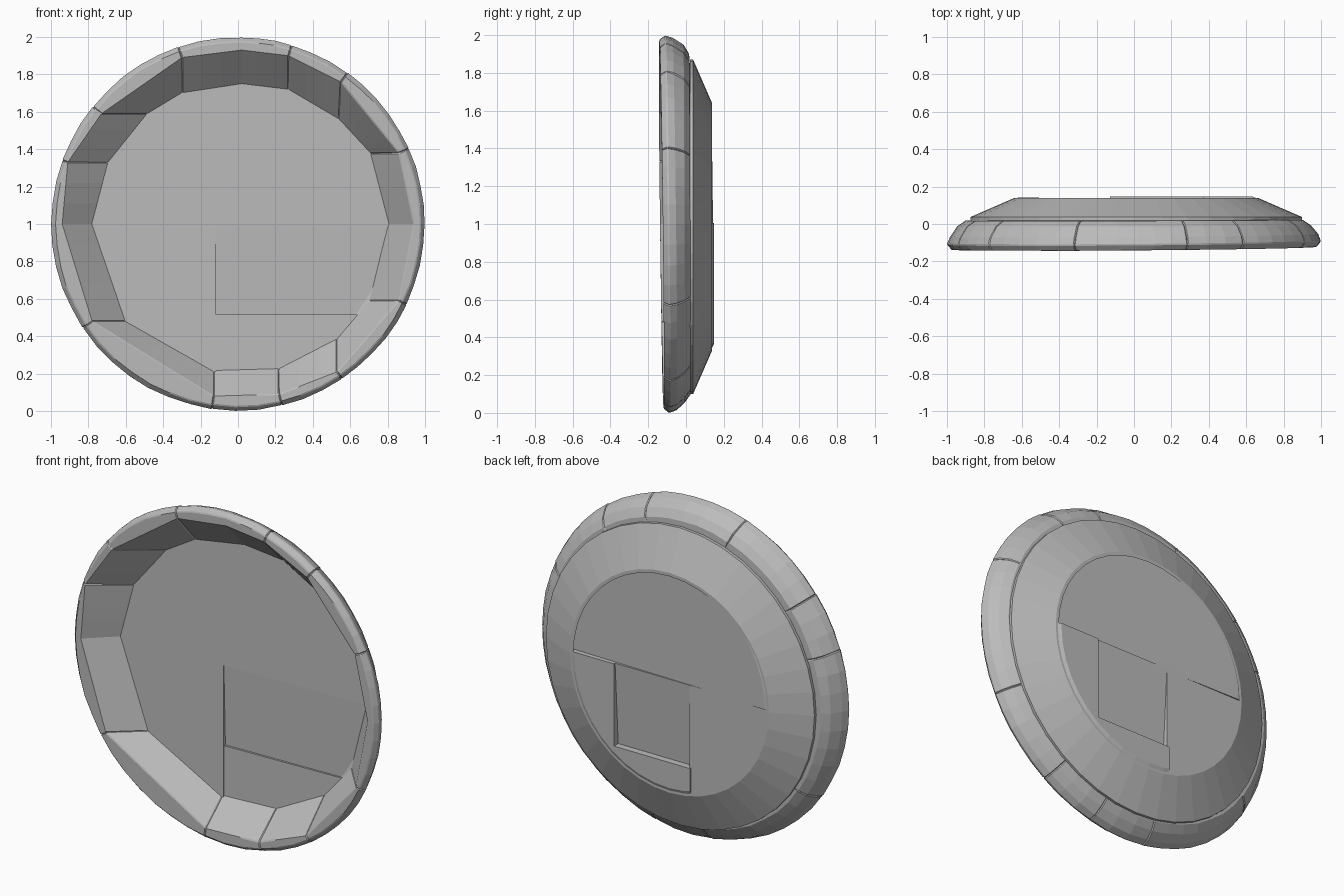
import bpy, bmesh, math, random
from mathutils import Vector

random.seed(4)
if "Cube" in bpy.data.objects:
    bpy.data.objects.remove(bpy.data.objects["Cube"])

stone = bpy.data.materials.new("grey stone")
stone.use_nodes = True
GREY = (0.5, 0.5, 0.5, 1)
stone.diffuse_color = GREY
stone.node_tree.nodes["Principled BSDF"].inputs["Base Color"].default_value = GREY


def finish(bm, name, centre, bevel=0):
    bmesh.ops.recalc_face_normals(bm, faces=bm.faces)
    mesh = bpy.data.meshes.new(name)
    bm.to_mesh(mesh)
    bm.free()
    mesh.materials.append(stone)
    obj = bpy.data.objects.new(name, mesh)
    obj.location = centre
    bpy.context.collection.objects.link(obj)
    if bevel:
        mod = obj.modifiers.new("worn edges", "BEVEL")
        mod.width, mod.segments = bevel, 1
        mod.limit_method, mod.angle_limit = "ANGLE", math.radians(50)


def loft(bm, rings, closed=False):
    """Join equal cross-sections; cap the ends unless the loft is closed."""
    rows = [[bm.verts.new(p) for p in ring] for ring in rings]
    n = len(rows[0])
    pairs = list(zip(rows, rows[1:])) + ([(rows[-1], rows[0])] if closed else [])
    for a, b in pairs:
        for i in range(n):
            j = (i + 1) % n
            bm.faces.new((a[i], a[j], b[j], b[i]))
    if not closed:
        bm.faces.new(rows[0])
        bm.faces.new(rows[-1])


def on_circle(angle, r, y):
    return Vector((r * math.cos(angle), y, r * math.sin(angle)))


RIM_CENTRE = (0, 0, 1)
FLOOR_CENTRE = (.012, 0, .985)
# Inner wall corners: front edge x, z then deep edge x, z, clockwise from left
WALL = [(-.94, 0, -.77, 0), (-.91, .33, -.68, .33), (-.73, .59, -.47, .59),
        (-.30, .89, -.30, .69), (.02, .93, .02, .74), (.27, .90, .27, .71),
        (.55, .76, .54, .55), (.86, .38, .70, .38), (.94, 0, .80, 0),
        (.86, -.41, .70, -.41), (.53, -.79, .53, -.61), (.22, -.91, .22, -.77),
        (-.13, -.92, -.13, -.78), (-.78, -.52, -.59, -.52)]
# Wall corners belonging to each rim stone
STONES = [(13, 0, 1), (1, 2), (2, 3), (3, 4, 5), (5, 6), (6, 7),
          (7, 8, 9), (9, 10), (10, 11), (11, 12), (12, 13)]
# Outer rim outline: radius, y
RIM = [(.978, -.13), (1.002, -.10), (.987, -.06), (.95, -.01), (.905, .02), (.86, .022)]


def floor_y(x):
    return .035 + .032 * x


def rim_section(corner, angle, worn):
    """Closed cross-section of the rim through one wall position."""
    fx, fz, bx, bz = corner
    front = -.012 * fz + .008 * fx
    pts = [Vector((bx, floor_y(bx) + .01, bz)), Vector((fx, -.13 + front, fz))]
    for r, y in RIM:
        r -= random.uniform(0, worn)
        pts.append(on_circle(angle, r, y + front * (1 if y < -.05 else .3)))
    return pts


for k, ids in enumerate(STONES):
    rings = []
    for a, b in zip(ids, ids[1:]):
        ca, cb = WALL[a], WALL[b]
        ang_a = math.atan2(ca[1], ca[0])
        ang_b = math.atan2(cb[1], cb[0])
        sweep = (ang_b - ang_a + math.pi) % math.tau - math.pi
        steps = max(2, math.ceil(abs(sweep) / .13))
        for i in range(0 if not rings else 1, steps + 1):
            t = i / steps
            corner = [p + (q - p) * t for p, q in zip(ca, cb)]
            rings.append(rim_section(corner, ang_a + sweep * t, .005))
    bm = bmesh.new()
    loft(bm, rings)
    finish(bm, f"rim_stone_{k + 1}", RIM_CENTRE, .005)

# Sloping collar around the back
bm = bmesh.new()
COLLAR = [(.855, .02), (.885, .02), (.885, .038), (.655, .138), (.635, .138), (.855, .036)]
SIDES = 40
loft(bm, [[on_circle(math.tau * i / SIDES, r, y) for r, y in COLLAR]
          for i in range(SIDES)], closed=True)
finish(bm, "back_collar", FLOOR_CENTRE)


def cut(bm, co, normal):
    """Remove everything on the normal's side and close the cut."""
    geom = bm.verts[:] + bm.edges[:] + bm.faces[:]
    res = bmesh.ops.bisect_plane(bm, geom=geom, dist=1e-5, plane_co=co,
                                 plane_no=normal, clear_outer=True)
    edges = [e for e in res["geom_cut"]
             if isinstance(e, bmesh.types.BMEdge) and e.is_boundary]
    if edges:
        bmesh.ops.edgeloop_fill(bm, edges=edges)


def slab(name, x0, x1, z0, z1, front, back):
    """Piece of the round floor; front and back are y, x slope, z slope."""
    bm = bmesh.new()
    loft(bm, [[on_circle(math.tau * i / SIDES, r, y) for i in range(SIDES)]
              for r, y in ((.87, -.06), (.87, .03), (.595, .16))])
    cut(bm, (x0, 0, 0), (-1, 0, 0))
    cut(bm, (x1, 0, 0), (1, 0, 0))
    cut(bm, (0, 0, z0), (0, 0, -1))
    cut(bm, (0, 0, z1), (0, 0, 1))
    y, sx, sz = front
    cut(bm, (0, y, 0), (sx, -1, sz))
    y, sx, sz = back
    cut(bm, (0, y, 0), (-sx, 1, -sz))
    finish(bm, name, FLOOR_CENTRE)


# Broken floor slabs, each set at its own depth and tilt
slab("floor_upper", -1, 1, .01, 1, (.035, .032, 0), (.13, -.02, -.005))
slab("floor_lower_left", -1, -.13, -1, .02, (.035, .032, 0), (.135, 0, -.005))
slab("floor_middle", -.14, .37, -.48, .02, (.04, .03, -.03), (.135, 0, .06))
slab("floor_side", .36, 1, -.48, .02, (.04, .03, -.03), (.147, 0, 0))
slab("floor_bottom", -.14, 1, -1, -.47, (.042, .032, 0), (.147, 0, 0))
